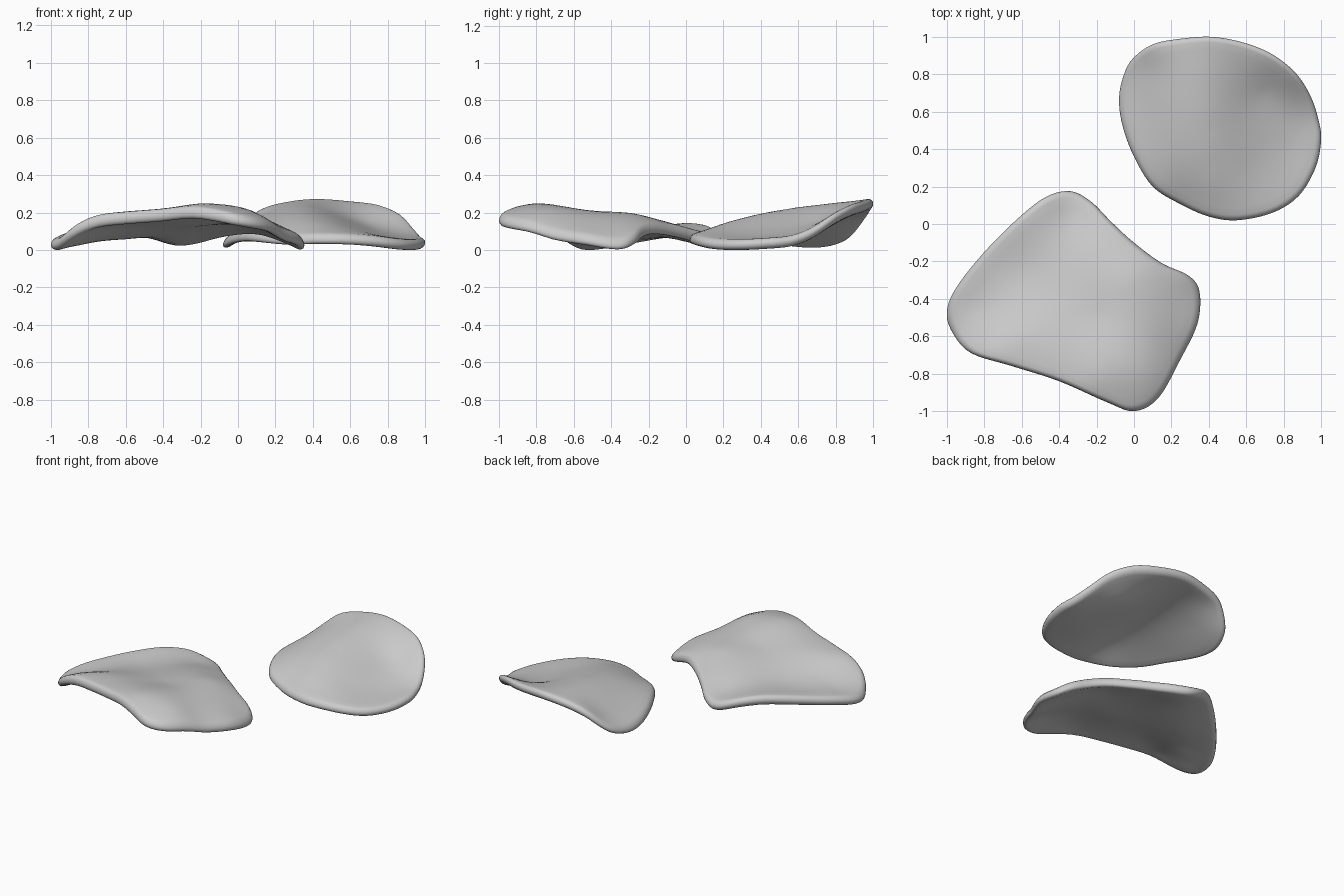
import bpy
import bmesh
import math
from mathutils import Vector

cube = bpy.data.objects.get("Cube")
if cube:
    bpy.data.objects.remove(cube, do_unlink=True)

ROUND = 0.06  # share of the radius taken by the rounded rim

grey = bpy.data.materials.new("light_grey")
grey.use_nodes = True
COLOUR = (0.6, 0.6, 0.6, 1)
grey.diffuse_color = COLOUR
grey.node_tree.nodes["Principled BSDF"].inputs["Base Color"].default_value = COLOUR


def solve(matrix, rhs):
    """Gaussian elimination with pivoting."""
    rows = [list(row) + [value] for row, value in zip(matrix, rhs)]
    size = len(rows)
    for col in range(size):
        pivot = max(range(col, size), key=lambda r: abs(rows[r][col]))
        rows[col], rows[pivot] = rows[pivot], rows[col]
        for r in range(size):
            if r != col:
                factor = rows[r][col] / rows[col][col]
                rows[r] = [a - factor * b for a, b in zip(rows[r], rows[col])]
    return [rows[i][size] / rows[i][i] for i in range(size)]


def bent_sheet(points):
    """Smooth height function passing close to the given points."""
    def kernel(ax, ay, bx, by):
        d = (ax - bx) ** 2 + (ay - by) ** 2
        return d * math.log(d) if d > 0 else 0.0

    count = len(points)
    matrix = [[kernel(x, y, p[0], p[1]) for p in points] + [1, x, y]
              for x, y, z in points]
    for i in range(count):
        matrix[i][i] += 0.002  # slight smoothing
    for row in ([1] * count, [p[0] for p in points], [p[1] for p in points]):
        matrix.append(row + [0] * 3)
    weights = solve(matrix, [p[2] for p in points] + [0] * 3)

    def height(x, y):
        bend = sum(w * kernel(x, y, p[0], p[1]) for w, p in zip(weights, points))
        return bend + weights[-3] + weights[-2] * x + weights[-1] * y
    return height


def smooth_loop(points, steps=5):
    """Closed Catmull-Rom outline."""
    result = []
    count = len(points)
    for i in range(count):
        a, b, c, d = (Vector(points[(i + k) % count][:2]) for k in (-1, 0, 1, 2))
        for s in range(steps):
            t = s / steps
            result.append(b + (c - a) * t / 2 + (a * 2 - b * 5 + c * 4 - d) * t * t / 2
                          + (b * 3 - a - c * 3 + d) * t ** 3 / 2)
    return result


def make_chip(name, half_thick, rim, inner, centre):
    """Thin curved slab with a rounded rim."""
    height = bent_sheet(rim + inner)
    outline = smooth_loop(rim)
    centre = Vector(centre)
    # (radius share, vertical offset) from the top middle round to the bottom
    flat = [((1 - ROUND) * i / 12, half_thick) for i in range(1, 12)]
    arc = []
    for i in range(9):
        angle = math.pi * (0.5 - i / 8)
        arc.append((1 - ROUND + ROUND * math.cos(angle), half_thick * math.sin(angle)))
    profile = flat + arc + [(s, -h) for s, h in reversed(flat)]

    bm = bmesh.new()
    rings = []
    for share, offset in profile:
        ring = []
        for p in outline:
            q = centre + (p - centre) * share
            ring.append(bm.verts.new((q.x, q.y, height(q.x, q.y) + offset)))
        rings.append(ring)
    count = len(outline)
    for r, s in zip(rings, rings[1:]):
        for i in range(count):
            j = (i + 1) % count
            bm.faces.new((r[i], s[i], s[j], r[j]))
    middle = height(centre.x, centre.y)
    for ring, offset in ((rings[0], half_thick), (rings[-1], -half_thick)):
        tip = bm.verts.new((centre.x, centre.y, middle + offset))
        for i in range(count):
            bm.faces.new((tip, ring[i], ring[(i + 1) % count]))
    bmesh.ops.recalc_face_normals(bm, faces=bm.faces)
    # rest on the ground
    low = min(v.co.z for v in bm.verts)
    bmesh.ops.translate(bm, verts=bm.verts, vec=(0, 0, -low))
    for face in bm.faces:
        face.smooth = True
    mesh = bpy.data.meshes.new(name)
    bm.to_mesh(mesh)
    bm.free()
    mesh.materials.append(grey)
    chip = bpy.data.objects.new(name, mesh)
    bpy.context.collection.objects.link(chip)


# four-cornered chip, raised along its front and back edges
make_chip(
    "angular_chip", 0.033,
    [(-.34, .175, .07), (-.23, .12, .075), (-.12, .01, .1), (0, -.1, .12),
     (.15, -.21, .115), (.29, -.275, .065), (.35, -.36, .035), (.34, -.53, .06),
     (.25, -.72, .09), (.13, -.93, .145), (0, -1, .17), (-.15, -.95, .2),
     (-.4, -.84, .2), (-.65, -.76, .18), (-.87, -.69, .12), (-.97, -.58, .045),
     (-1, -.47, .045), (-.95, -.34, .07), (-.8, -.15, .105), (-.62, .03, .13),
     (-.47, .145, .11)],
    [(-.2, -.82, .23), (-.6, -.6, .18), (-.2, -.5, .18), (.05, -.5, .18),
     (0, -.28, .175), (-.2, -.1, .13), (-.6, -.25, .105), (.08, -.8, .19),
     (-.82, -.45, .08), (.2, -.4, .12), (-.33, .05, .08), (-.75, -.66, .165)],
    (-.3, -.45))

# rounded chip, curling up at the back
make_chip(
    "round_chip", 0.029,
    [(-.08, .66, .035), (-.06, .78, .045), (-.01, .88, .09), (.1, .96, .19),
     (.25, .99, .235), (.42, 1, .255), (.6, .965, .245), (.75, .9, .23),
     (.87, .8, .18), (.945, .68, .1), (.985, .56, .055), (1, .45, .045),
     (.97, .3, .035), (.88, .15, .035), (.74, .06, .05), (.55, .02, .06),
     (.4, .04, .06), (.25, .105, .055), (.1, .2, .07), (0, .36, .07),
     (-.06, .52, .05)],
    [(.4, .2, .12), (.4, .4, .17), (.38, .6, .205), (.35, .8, .23),
     (.15, .45, .14), (.1, .7, .145), (.65, .3, .085), (.75, .5, .075),
     (.7, .7, .125), (.85, .4, .045)],
    (.45, .5))
